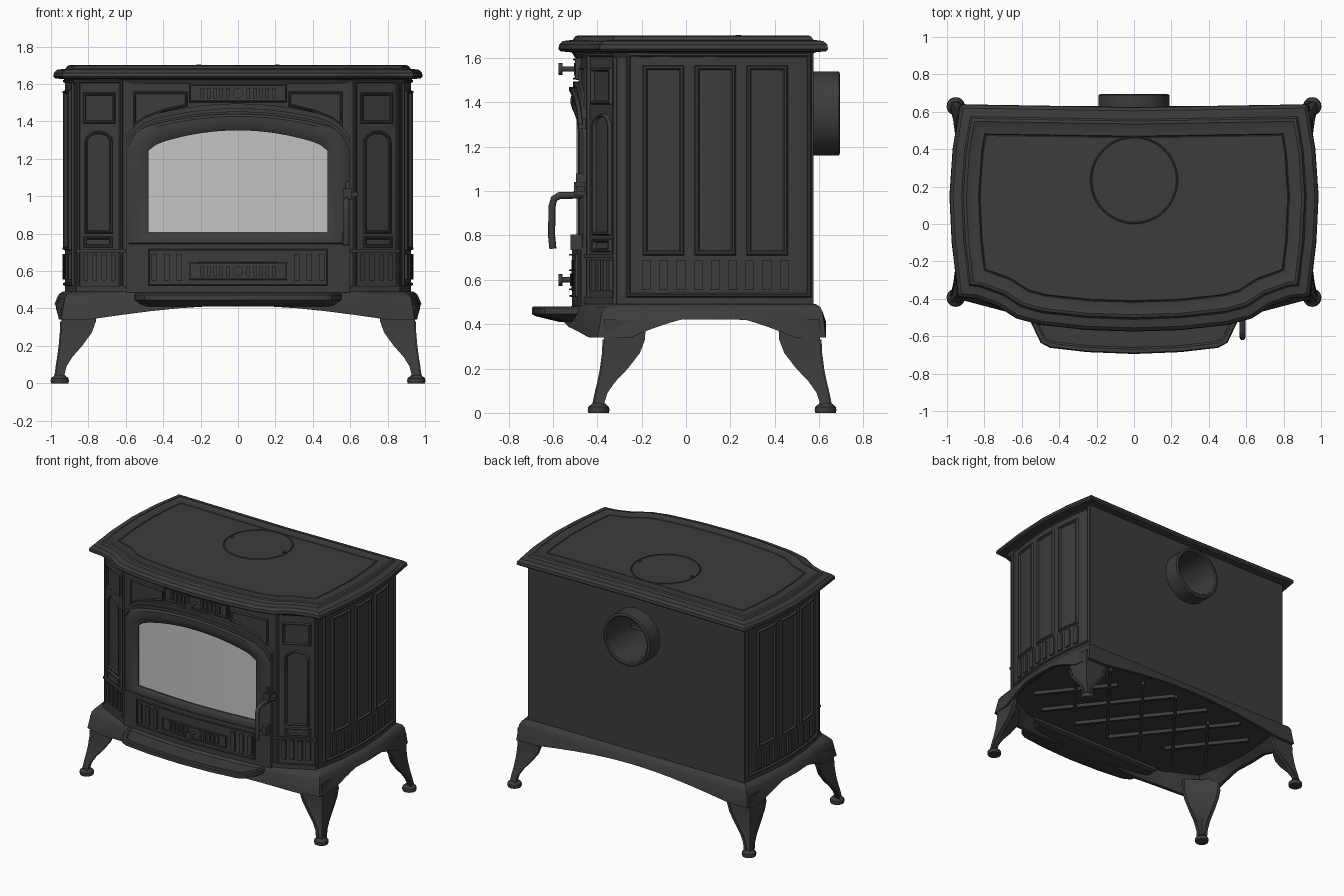
import bpy, bmesh, math
from mathutils import Vector

if "Cube" in bpy.data.objects:
    bpy.data.objects.remove(bpy.data.objects["Cube"])

def material(name, v):
    m = bpy.data.materials.new(name)
    m.use_nodes = True
    m.diffuse_color = (v, v, v, 1)
    m.node_tree.nodes["Principled BSDF"].inputs["Base Color"].default_value = (v, v, v, 1)
    return m

IRON = material("cast_iron", 0.045)
GLASS = material("pale_glass", 0.55)
parts = []

def register(ob, name, mat=IRON):
    ob.name = name
    ob.data.materials.append(mat)
    parts.append(ob)
    return ob

def finish(bm, name, mat=IRON):
    bmesh.ops.recalc_face_normals(bm, faces=bm.faces)
    me = bpy.data.meshes.new(name)
    bm.to_mesh(me)
    bm.free()
    ob = bpy.data.objects.new(name, me)
    bpy.context.collection.objects.link(ob)
    return register(ob, name, mat)

def skin(bm, rings, cap_start=False, cap_end=False):
    vs = [[bm.verts.new(p) for p in r] for r in rings]
    n = len(vs[0])
    for a, b in zip(vs, vs[1:]):
        for i in range(n):
            j = (i + 1) % n
            bm.faces.new((a[i], a[j], b[j], b[i]))
    if cap_start:
        bm.faces.new(vs[0])
    if cap_end:
        bm.faces.new(vs[-1])

def offset(pts, d):
    # outward offset of a closed 2D outline
    n = len(pts)
    area = sum(pts[i - 1][0] * pts[i][1] - pts[i][0] * pts[i - 1][1] for i in range(n))
    s = 1 if area > 0 else -1
    out = []
    for i in range(n):
        p, q, r = (Vector(pts[k % n]) for k in (i - 1, i, i + 1))
        a, b = (q - p).normalized(), (r - q).normalized()
        na, nb = Vector((a.y, -a.x)) * s, Vector((b.y, -b.x)) * s
        out.append(tuple(q + (na + nb) * d / (1 + na.dot(nb))))
    return out

def dense(pts, k):
    n = len(pts)
    return [tuple(Vector(pts[i]).lerp(Vector(pts[(i + 1) % n]), t / k)) for i in range(n) for t in range(k)]

def mirror(half):
    return half + [(-x, y) for x, y in reversed(half[1:-1])]

def mix(a, b, t):
    return [tuple(Vector(p).lerp(Vector(q), t)) for p, q in zip(a, b)]

def level(pts, z):
    return [(x, y, z) for x, y in pts]

def interp(table, v):
    for (a, fa), (b, fb) in zip(table, table[1:]):
        if v <= b:
            return fa + (fb - fa) * (v - a) / (b - a)
    return table[-1][1]

# Plan outlines, from back centre round to front centre
BODY = [(0, .575), (.88, .575), (.912, .35), (.926, .13), (.91, -.1), (.87, -.31), (.62, -.44), (.45, -.46), (.22, -.477), (0, -.485)]
SKIRT = [(0, .63), (.94, .63), (.972, .35), (.982, .13), (.97, -.1), (.945, -.4), (.68, -.47), (.45, -.53), (.22, -.55), (0, -.56)]
PLATE = [(0, .625), (.93, .64), (.97, .4), (.987, .15), (.975, -.1), (.94, -.39), (.84, -.4), (.73, -.44), (.63, -.505), (.5, -.54), (.25, -.567), (0, -.575)]
LIP = [(0, -.42), (.56, -.42), (.55, -.53), (.5, -.635), (.45, -.662), (.25, -.685), (0, -.695)]
body, skirt = dense(mirror(BODY), 6), dense(mirror(SKIRT), 6)
front_y = [(x, y) for x, y in reversed(BODY[5:])]
side_x = [(y, x) for x, y in reversed(BODY[1:6])]

def front(s=1):
    return lambda u, z, d: (s * u, interp(front_y, abs(u)) - d, z)

def side(s):
    return lambda u, z, d: (s * (interp(side_x, u) + d), u, z)

def rect(u0, u1, z0, z1, k=5):
    return dense([(u0, z0), (u1, z0), (u1, z1), (u0, z1)], k)

def frames(name, paths, w, d, surf):
    # raised moulding following each path on a curved wall
    bm = bmesh.new()
    for p in paths:
        skin(bm, [[surf(u, z, e) for u, z in offset(p, -o)] for o, e in ((0, 0), (w * .3, d), (w * .7, d), (w, 0))])
    finish(bm, name)

def slabs(name, boxes, d, surf, mat=IRON, cols=1):
    # plates on a curved wall; the top edge may be a function
    bm = bmesh.new()
    for u0, u1, z0, z1 in boxes:
        us = [u0 + (u1 - u0) * i / cols for i in range(cols + 1)]
        get = lambda f, u: f(u) if callable(f) else f
        skin(bm, [[surf(u, get(z0, u), 0), surf(u, get(z0, u), d), surf(u, get(z1, u), d), surf(u, get(z1, u), 0)] for u in us], True, True)
    finish(bm, name, mat)

# Firebox with flue hole cut in the back
bm = bmesh.new()
skin(bm, [level(body, .465), level(body, 1.645)], True, True)
firebox = finish(bm, "firebox")
bpy.ops.mesh.primitive_cylinder_add(vertices=40, radius=.165, depth=.6, location=(0, .45, 1.35), rotation=(math.pi / 2, 0, 0))
cutter = bpy.context.object
mod = firebox.modifiers.new("flue_hole", "BOOLEAN")
mod.operation, mod.object = "DIFFERENCE", cutter
bpy.context.view_layer.objects.active = firebox
bpy.ops.object.modifier_apply(modifier=mod.name)
bpy.data.objects.remove(cutter)

# Flue collar and baffle bars inside it
bm = bmesh.new()
ring = lambda r, y: [(r * math.cos(a * math.pi / 24), y, 1.35 + r * math.sin(a * math.pi / 24)) for a in range(48)]
skin(bm, [ring(r, y) for r, y in ((.19, .57), (.19, .69), (.175, .695), (.165, .69), (.165, .56))])
finish(bm, "flue_collar")
for i, z in enumerate((1.3, 1.4)):
    bpy.ops.mesh.primitive_cube_add(size=1, location=(0, .4, z))
    bpy.context.object.scale = (.32, .02, .03)
    register(bpy.context.object, f"flue_baffle_{i}")

# Top plate with stepped, rounded edge
plate = mirror(PLATE)
bm = bmesh.new()
steps = ((-.075, 1.6), (-.06, 1.625), (-.01, 1.63), (0, 1.64), (-.003, 1.66), (-.02, 1.676), (-.065, 1.682),
         (-.075, 1.697), (-.09, 1.702), (-.1, 1.697), (-.155, 1.697), (-.16, 1.691), (-.165, 1.697))
skin(bm, [level(offset(plate, o), z) for o, z in steps], True, True)
finish(bm, "top_plate")
bpy.ops.mesh.primitive_torus_add(major_radius=.23, minor_radius=.005, major_segments=48, minor_segments=6, location=(0, .235, 1.697))
register(bpy.context.object, "cooking_lid_rim")
for s in (-1, 1):
    bpy.ops.mesh.primitive_cylinder_add(vertices=12, radius=.012, depth=.012, location=(s * .21, .235, 1.698))
    register(bpy.context.object, f"lid_screw_{s}")

# Arched skirt
def arch(x, y):
    if abs(x) < .8:
        return .34 + .075 * math.cos(math.pi / 2 * x / .8)
    t = max(0, 1 - abs(y - .12) / .36)
    return .34 + .08 * min(1, t * 1.7) ** .8

def lower(pts, up=0):
    return [(x, y, arch(x, y) + up) for x, y in pts]

bm = bmesh.new()
skin(bm, [level(offset(body, -.05), .492), level(mix(body, skirt, .2), .49), level(mix(body, skirt, .55), .477),
          level(mix(body, skirt, .75), .455), lower(skirt), lower(offset(skirt, -.025)), level(offset(body, -.02), .46)])
finish(bm, "base_skirt")

# Ash lip
lip = dense(mirror(LIP), 2)
bm = bmesh.new()
low = [(x * .93, max(y, -.42 + (y + .42) * .55)) for x, y in lip]
skin(bm, [level(low, .41), level(offset(lip, -.02), .435), level(lip, .445), level(lip, .472), level(offset(lip, -.006), .48),
          level(offset(lip, -.025), .48), level(offset(lip, -.035), .47)], True, True)
finish(bm, "ash_lip")

# Lattice ribs under the floor
for s in (-1, 1):
    for i in range(-2, 3):
        bpy.ops.mesh.primitive_cube_add(size=1, location=(i * .3, .08, .455), rotation=(0, 0, s * .9))
        bpy.context.object.scale = (.95 if abs(i) < 2 else .6, .02, .03)
        register(bpy.context.object, f"floor_rib_{s}_{i}")

# Legs: height, outward flare, width
LEG = [(.42, 0, .19), (.33, 0, .185), (.27, .002, .165), (.2, .008, .12), (.14, .016, .075), (.09, .024, .052), (.03, .032, .045)]
for sx in (-1, 1):
    for sy, y0 in ((-1, -.37), (1, .605)):
        tag = ("front" if sy < 0 else "back") + ("_left" if sx > 0 else "_right")
        def spot(z, f, a, b):
            return (sx * (.945 + f - a), y0 + sy * (f * 1.5 - b), z)
        bm = bmesh.new()
        skin(bm, [[spot(z, f, 0, 0), spot(z, f, w, 0), spot(z, f, w, .02), spot(z, f, w * .45, w * .45), spot(z, f, .02, w), spot(z, f, 0, w)]
                  for z, f, w in LEG], True, True)
        finish(bm, tag + "_leg")
        bm = bmesh.new()
        disc = lambda r, z: [(sx * .953 + r * math.cos(a * math.pi / 10), y0 + sy * .024 + r * math.sin(a * math.pi / 10), z) for a in range(20)]
        skin(bm, [disc(.046, 0), disc(.049, .012), disc(.047, .026), disc(.036, .036), disc(.026, .045)], True, True)
        finish(bm, tag + "_foot")
        # raised leg edge
        for k in (0, 1):
            bm = bmesh.new()
            rows = []
            for z, f, w in LEG[1:]:
                q = [(w - .018, -.006), (w, -.006), (w, .01), (w - .018, .01)]
                rows.append([spot(z, f, *(p if k else p[::-1])) for p in q])
            skin(bm, rows, True, True)
            finish(bm, f"{tag}_leg_bead_{k}")

# Side walls and front wings
for s, tag in ((1, "left"), (-1, "right")):
    wall = side(s)
    frames(tag + "_side_border", [rect(-.27, .565, .52, 1.625, 8)], .02, .012, wall)
    panels = [rect(a, a + .187, .71, 1.567) for a in (-.195, .038, .272)]
    frames(tag + "_side_panels", panels, .022, .014, wall)
    slabs(tag + "_side_flutes", [(-.197 + i * .0775, -.158 + i * .0775, .555, .69) for i in range(9)], .014, wall)
    wing = front(s)
    frames(tag + "_wing_border", [rect(.615, .865, .5, 1.625)], .02, .012, wing)
    niche = [(.67, .8), (.82, .8)] + [(.745 + .075 * math.cos(a * math.pi / 12), 1.29 + .06 * math.sin(a * math.pi / 12)) for a in range(13)]
    frames(tag + "_wing_panels", [niche, rect(.655, .83, 1.39, 1.555), rect(.67, .825, .725, .785)], .016, .014, wing)
    slabs(tag + "_wing_flutes", [(.655 + i * .049, .68 + i * .049, .55, .69) for i in range(4)], .014, wing)
    slabs(tag + "_wing_base", [(.6, .865, .49, .52), (.6, .865, .7, .715)], .018, wing, cols=4)
    spandrel = [(.27, 1.56), (.56, 1.56), (.56, 1.365), (.5, 1.41), (.4, 1.45), (.3, 1.475), (.27, 1.48)]
    frames(tag + "_spandrel_frame", [dense(spandrel, 2)], .014, .012, wing)
    slabs(tag + "_door_flutes", [(.3 + i * .066, .33 + i * .066, .55, .69) for i in range(3)], .045, wing)

# Door ring around the glass
def doorway(hw, z0, apex, k, r, n=24):
    top = lambda x: apex - k * x * x - r * max(0, (abs(x) - hw * .8) / (hw * .2)) ** 3
    us = [-hw + 2 * hw * i / n for i in range(n + 1)]
    return [(u, z0) for u in us] + [(u, top(u)) for u in reversed(us)]

F = front()
outer, inner = doorway(.595, .74, 1.44, .28, .08), doorway(.478, .805, 1.352, .38, .02)
bm = bmesh.new()
ringset = [(outer, 0), (outer, .022), (mix(outer, inner, .15), .034), (mix(outer, inner, .5), .036),
           (mix(outer, inner, .85), .026), (inner, .018), (inner, .004)]
skin(bm, [[F(u, z, d) for u, z in p] for p, d in ringset])
finish(bm, "door_frame")
slabs("door_glass", [(-.482, .482, .8, lambda u: 1.355 - .38 * u * u)], .008, F, GLASS, 24)
slabs("door_lower_panel", [(-.595, .595, .5, .745)], .03, F, cols=24)
frames("door_lower_frames", [rect(-.485, .485, .52, .72, 8), rect(-.265, .265, .55, .65, 8)], .014, .042, F)
hood = lambda o: lambda u: 1.45 + o - .28 * u * u - .07 * max(0, (abs(u) - .45) / .15) ** 2
slabs("door_hood", [(-.6, .6, hood(0), hood(.02))], .042, F, cols=24)
slabs("door_hood_trim", [(-.6, .6, hood(.02), hood(.045))], .025, F, cols=24)

# Vents with sliding knobs
slabs("upper_vent", [(-.262, .262, 1.5, 1.6)], .012, F, cols=12)
frames("upper_vent_frame", [rect(-.262, .262, 1.5, 1.6, 8)], .014, .025, F)
bars = [s * (.055 + i * .034) for s in (-1, 1) for i in range(5)]
for name, z, d in (("upper", 1.55, .022), ("lower", .6, .04)):
    slabs(name + "_vent_bars", [(u - .009, u + .009, z - .028, z + .028) for u in bars], d, F)
    for part, r, y, h in (("stem", .012, -.53, .07), ("knob", .027, -.565, .018)):
        bpy.ops.mesh.primitive_cylinder_add(vertices=20, radius=r, depth=h, location=(0, y, z), rotation=(math.pi / 2, 0, 0))
        register(bpy.context.object, f"{name}_vent_{part}")
slabs("front_sill", [(-.6, .6, .485, .505)], .03, F, cols=12)

# Door handle and latch
cu = bpy.data.curves.new("door_handle", "CURVE")
cu.dimensions, cu.bevel_depth, cu.bevel_resolution = "3D", .016, 2
cu.use_fill_caps = True
sp = cu.splines.new("POLY")
grip = [(-.6, .74), (-.606, .8), (-.604, .93), (-.595, .965), (-.57, .98), (-.46, .982)]
sp.points.add(len(grip) - 1)
for p, (y, z) in zip(sp.points, grip):
    p.co = (.58, y, z, 1)
handle = bpy.data.objects.new("door_handle", cu)
bpy.context.collection.objects.link(handle)
cu.materials.append(IRON)
for name, loc, size in (("latch_block", (.585, -.47, 1.01), (.045, .07, .06)), ("latch_pin", (.585, -.48, 1.05), (.02, .03, .06)),
                        ("latch_tail", (.615, -.475, 1.01), (.05, .04, .025)), ("latch_catch", (.575, -.49, .77), (.03, .06, .07))):
    bpy.ops.mesh.primitive_cube_add(size=1, location=loc)
    bpy.context.object.scale = size
    register(bpy.context.object, name)

bpy.ops.object.select_all(action="DESELECT")
for ob in parts:
    ob.select_set(True)
bpy.context.view_layer.objects.active = firebox
bpy.ops.object.shade_smooth_by_angle(angle=math.radians(32))
